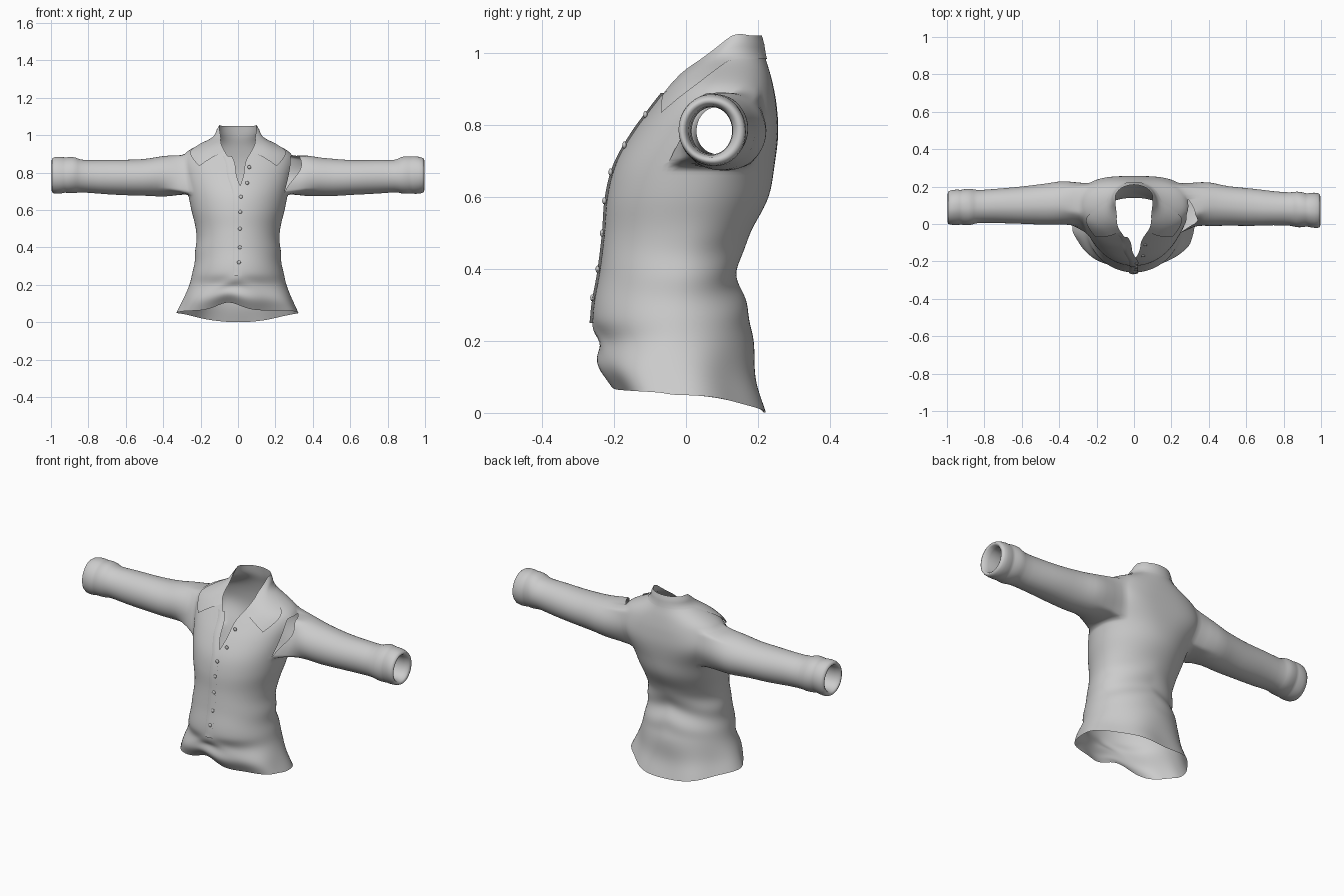
import bpy, bmesh, math
from math import sin, cos, pi, exp, atan2

cube = bpy.data.objects.get("Cube")
if cube:
    bpy.data.objects.remove(cube, do_unlink=True)

fabric = bpy.data.materials.new("grey fabric")
fabric.use_nodes = True
GREY = (0.6, 0.6, 0.6, 1)
fabric.diffuse_color = GREY
fabric.node_tree.nodes["Principled BSDF"].inputs["Base Color"].default_value = GREY

# Body profile: height, half width, front y, centre y, back y, neck opening angle
BODY = [
    (.05, .325, -.205, -.04, .225, 0), (.12, .293, -.245, -.04, .197, 0),
    (.20, .26, -.236, -.03, .19, 0), (.26, .245, -.26, -.03, .178, 0),
    (.40, .225, -.24, -.02, .145, 0), (.50, .226, -.228, 0, .18, 0),
    (.60, .25, -.22, .02, .23, 0), (.69, .268, -.197, .04, .247, 0),
    (.78, .285, -.147, .06, .257, .1), (.86, .295, -.088, .08, .252, .14),
    (.91, .278, -.05, .1, .243, .25), (.95, .205, -.02, .11, .233, .45),
    (.99, .128, .02, .12, .22, .8), (1.05, .1, .06, .14, .21, 1.4)]

# Sleeve profile: distance from centre, y, y radius, z, z radius
SLEEVE = [
    (.375, .112, .119, .782, .112), (.43, .107, .113, .778, .106),
    (.5, .1, .106, .774, .1), (.62, .095, .1, .773, .094),
    (.75, .09, .092, .778, .09), (.85, .086, .086, .781, .086),
    (.865, .085, .097, .787, .1), (.91, .083, .095, .787, .1),
    (.925, .082, .09, .787, .095), (.94, .082, .096, .787, .1),
    (.99, .08, .096, .785, .098), (1.0, .078, .08, .785, .083),
    (.985, .075, .058, .785, .066), (.85, .08, .058, .785, .066)]


def sample(table, t):
    """Smooth interpolation of table rows by their first column."""
    t = min(max(t, table[0][0]), table[-1][0])
    k = next(i for i in range(len(table) - 1) if t <= table[i + 1][0])
    lo, hi = table[k], table[k + 1]
    before, after = table[max(k - 1, 0)], table[min(k + 2, len(table) - 1)]
    h = hi[0] - lo[0]
    s = (t - lo[0]) / h
    out = []
    for c in range(1, len(lo)):
        m0 = (hi[c] - before[c]) / (hi[0] - before[0]) * h
        m1 = (after[c] - lo[c]) / (after[0] - lo[0]) * h
        d = hi[c] - lo[c]
        out.append(lo[c] + s * (m0 + s * (3 * d - 2 * m0 - m1 + s * (m0 + m1 - 2 * d))))
    return out


def opening(z):
    return max(0, sample(BODY, z)[4]) if z > .69 else 0


def surface(angle, z, offset=0):
    """Point on the body; angle 0 is the front, turning towards +x."""
    w, front, mid, back, _ = sample(BODY, z)
    c, s = cos(angle), sin(angle)
    x = w * s
    # drapes at the back of the waist, tucks near the front hem
    fold = .007 * exp(-((z - .36) / .11) ** 2) * sin(45 * z + 14 * abs(x)) * (1 - c) / 2
    if c > 0:
        fold += .014 * exp(-((x + .02) / .1) ** 2 - ((z - .23 + abs(x + .01) * .5) / .022) ** 2)
    fold += .008 * exp(-((z - .05) / .1) ** 2) * sin(7 * angle + 1)
    offset += fold
    # squarer shoulder blades
    if c < 0:
        square = exp(-((z - .8) / .11) ** 2)
        s = math.copysign(abs(s) ** (1 - .35 * square), s)
        c = -abs(c) ** (1 - .45 * square)
    x = (w + offset) * s
    y = mid - c * ((mid - front if c > 0 else back - mid) + offset)
    # hem dips at the back and lifts at the front
    hem = -.05 * max(0, -c) ** 2.5
    if c > 0:
        hem = .014 * c ** .5 + .045 * exp(-((x + .05) / .08) ** 2)
    return x, y, z + hem * max(0, 1 - (z - .05) / .16)


def finish(name, bm, levels=0):
    bmesh.ops.recalc_face_normals(bm, faces=bm.faces[:])
    mesh = bpy.data.meshes.new(name)
    bm.to_mesh(mesh)
    bm.free()
    mesh.materials.append(fabric)
    ob = bpy.data.objects.new(name, mesh)
    bpy.context.collection.objects.link(ob)
    for p in mesh.polygons:
        p.use_smooth = True
    if levels:
        mod = ob.modifiers.new("smooth", 'SUBSURF')
        mod.levels = mod.render_levels = levels


def sheet(bm, rows):
    """Quad grid through rows of points."""
    grid = [[bm.verts.new(p) for p in row] for row in rows]
    for a, b in zip(grid, grid[1:]):
        for j in range(len(a) - 1):
            bm.faces.new((a[j], a[j + 1], b[j + 1], b[j]))


# Body and sleeves as one sheet
COLS, ROWS = 48, 50
LOW, HIGH, FRONT, BACK = 32, 42, 9, 17
bm = bmesh.new()
grid = []
for i in range(ROWS + 1):
    z = .05 + i / ROWS
    a = opening(z)
    grid.append([bm.verts.new(surface(a + (2 * pi - 2 * a) * j / COLS, z))
                 for j in range(COLS + 1)])
for i in range(ROWS):
    for j in range(COLS):
        armhole = LOW <= i < HIGH and (FRONT <= j < BACK or FRONT <= COLS - 1 - j < BACK)
        if not armhole:
            bm.faces.new((grid[i][j], grid[i][j + 1], grid[i + 1][j + 1], grid[i + 1][j]))


def sleeve(side):
    def col(j):
        return j if side > 0 else COLS - j
    path = [(LOW, j) for j in range(FRONT, BACK)] + [(i, BACK) for i in range(LOW, HIGH)]
    path += [(HIGH, j) for j in range(BACK, FRONT, -1)] + [(i, FRONT) for i in range(HIGH, LOW, -1)]
    ring = [grid[i][col(j)] for i, j in path]
    # angle round the sleeve: 0 is front, quarter turn is top
    turn = [atan2((v.co.z - .785) / .11, (.095 - v.co.y) / .125) for v in ring]
    n = len(ring)
    if side > 0:    # split seam at the front of the left shoulder
        for m, t in enumerate(turn):
            if -.6 < t < 1.9:
                gap = .06 * sin(pi * (t + .6) / 2.5)
                co = ring[m].co
                ring[m] = bm.verts.new((co.x + gap, co.y, co.z))
    for k, (x, y, ry, z, rz) in enumerate(SLEEVE):
        new = []
        for t in turn:
            crease = 1 + .03 * sin(2 * t + 31 * x + side) * (k in range(1, 11))
            new.append(bm.verts.new((side * x, y - side * .008 * x - ry * crease * cos(t),
                                     z + rz * crease * sin(t))))
        for m in range(n):
            q = (m + 1) % n
            bm.faces.new((ring[m], ring[q], new[q], new[m]))
        ring = new


for side in (1, -1):
    sleeve(side)
# join the front edges below the neck opening
front_edges = [row[j] for row in grid for j in (0, COLS)]
bmesh.ops.remove_doubles(bm, verts=front_edges, dist=1e-4)
finish("shirt_body_and_sleeves", bm, 1)

# Collar: fold angle and height, outer edge angle and height, lift, front to back
COLLAR = [(0, opening(.915), .915, .74, .835, .011), (.2, opening(.96), .96, .98, .89, .011),
          (.45, opening(1.01), 1.01, 1.3, .945, .01), (.7, 1.45, 1.05, 1.6, .98, .007),
          (1.2, 2.2, 1.05, 2.2, .985, .004), (2, pi, 1.05, pi, .985, .003)]
bm = bmesh.new()
for side in (1, -1):
    rows = []
    for k in range(33):
        a0, z0, a1, z1, lift = sample(COLLAR, 2 * k / 32)
        rows.append([surface(side * (a0 + (a1 - a0) * v / 8), z0 + (z1 - z0) * v / 8,
                             .001 + lift * min(1, v / 3)) for v in range(9)])
    sheet(bm, rows)
bmesh.ops.remove_doubles(bm, verts=bm.verts[:], dist=1e-4)
finish("collar", bm)

# Button placket overlapping from the right
bm = bmesh.new()
rows = []
for k in range(61):
    z = .25 + .64 * k / 60
    w = sample(BODY, z)[0]
    rows.append([surface((.022 - .05 * v / 4) / w - opening(z), z, .006 * min(1, 4 - v))
                 for v in range(5)])
sheet(bm, rows)
finish("placket", bm)

# Buttons
for x, z in ((.06, .83), (.048, .745), (.015, .67), (.012, .59),
             (.01, .5), (.01, .4), (.005, .32)):
    bm = bmesh.new()
    bmesh.ops.create_uvsphere(bm, u_segments=16, v_segments=8, radius=.01)
    bmesh.ops.scale(bm, vec=(1, .6, 1), verts=bm.verts[:])
    w = sample(BODY, z)[0]
    bmesh.ops.translate(bm, vec=surface(x / w, z, .006), verts=bm.verts[:])
    finish("button", bm)
